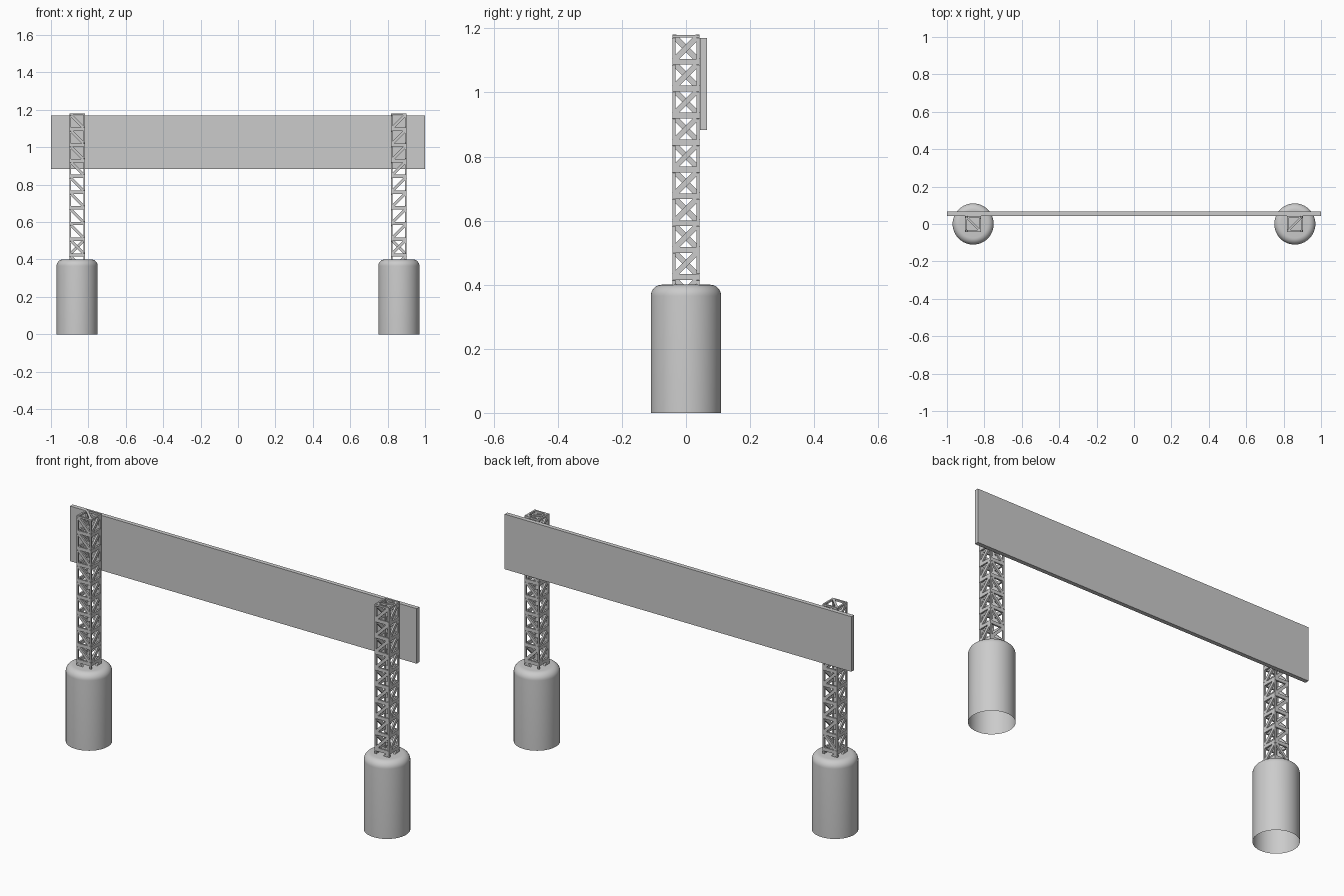
import bpy, bmesh, math
from mathutils import Matrix, Vector

cube = bpy.data.objects.get("Cube")
if cube:
    bpy.data.objects.remove(cube, do_unlink=True)

POST_X = 0.86      # distance of each post from the centre
HALF = 0.042       # half width of a lattice post
BAR = 0.009        # bar thickness
BAYS = 10
PITCH = 0.084
TOP = 1.18


def finish(bm, name, location=(0, 0, 0)):
    mesh = bpy.data.meshes.new(name)
    bm.to_mesh(mesh)
    bm.free()
    obj = bpy.data.objects.new(name, mesh)
    obj.location = location
    bpy.context.collection.objects.link(obj)
    return obj


def bar(bm, a, b, normal, width, depth=BAR):
    """Flat bar from a to b, lying in the face with the given normal."""
    a, b, n = Vector(a), Vector(b), Vector(normal)
    d = b - a
    length = d.length
    d.normalize()
    rot = Matrix((n.cross(d), n, d)).transposed().to_4x4()
    mat = Matrix.Translation((a + b) / 2) @ rot @ Matrix.Diagonal((width, depth, length, 1))
    bmesh.ops.create_cube(bm, size=1, matrix=mat)


def lattice_post(name, side):
    bm = bmesh.new()
    c = HALF - BAR / 2
    bottom = TOP - BAYS * PITCH
    front, across = (0, 1, 0), (1, 0, 0)
    # corner chords
    for x in (-c, c):
        for y in (-c, c):
            bar(bm, (x, y, bottom), (x, y, TOP), front, BAR)
    # rails, doubled where two bays meet
    for i in range(BAYS + 1):
        end = i in (0, BAYS)
        width = BAR if end else 2 * BAR
        z = bottom + i * PITCH
        if end:
            z += BAR / 2 if i == 0 else -BAR / 2
        for s in (-c, c):
            bar(bm, (-c, s, z), (c, s, z), front, width)
            bar(bm, (s, -c, z), (s, c, z), across, width)
    # diagonal braces
    for i in range(BAYS):
        z0 = bottom + i * PITCH + BAR / 2
        z1 = z0 + PITCH - BAR
        for s in (-1, 1):
            lean = -side if (i == 1 and s == 1) else side
            bar(bm, (-lean * c, s * c, z0), (lean * c, s * c, z1), front, 0.015)
            bar(bm, (s * c, -s * c, z0), (s * c, s * c, z1), across, 0.017)
    # cap brace
    z = TOP - BAR / 2
    bar(bm, (-side * c, -c, z), (side * c, c, z), (0, 0, 1), 0.012)
    return finish(bm, name, (side * POST_X, 0, 0))


def pedestal(name, side, radius=0.11, height=0.4, fillet=0.035):
    # rounded profile spun into a drum, open underneath
    bm = bmesh.new()
    points = [(radius, 0)]
    for i in range(9):
        t = math.pi / 2 * i / 8
        points.append((radius - fillet + fillet * math.cos(t),
                       height - fillet + fillet * math.sin(t)))
    points.append((0, height))
    verts = [bm.verts.new((r, 0, z)) for r, z in points]
    edges = [bm.edges.new(pair) for pair in zip(verts, verts[1:])]
    bmesh.ops.spin(bm, geom=verts + edges, cent=(0, 0, 0), axis=(0, 0, 1),
                   angle=2 * math.pi, steps=48)
    bmesh.ops.remove_doubles(bm, verts=bm.verts, dist=0.0001)
    bmesh.ops.recalc_face_normals(bm, faces=bm.faces)
    if max(bm.faces, key=lambda f: f.calc_center_median().z).normal.z < 0:
        bmesh.ops.reverse_faces(bm, faces=bm.faces)
    obj = finish(bm, name, (side * POST_X, 0, 0))
    bpy.ops.object.select_all(action='DESELECT')
    obj.select_set(True)
    bpy.context.view_layer.objects.active = obj
    bpy.ops.object.shade_smooth_by_angle(angle=math.radians(40))


for label, side in (("left", 1), ("right", -1)):
    pedestal(label + "_pedestal", side)
    lattice_post(label + "_lattice_post", side)

# banner board fixed behind the posts
bm = bmesh.new()
bmesh.ops.create_cube(bm, size=1, matrix=Matrix.Diagonal((2, 0.022, 0.287, 1)))
finish(bm, "banner_board", (0, 0.055, 1.027))
